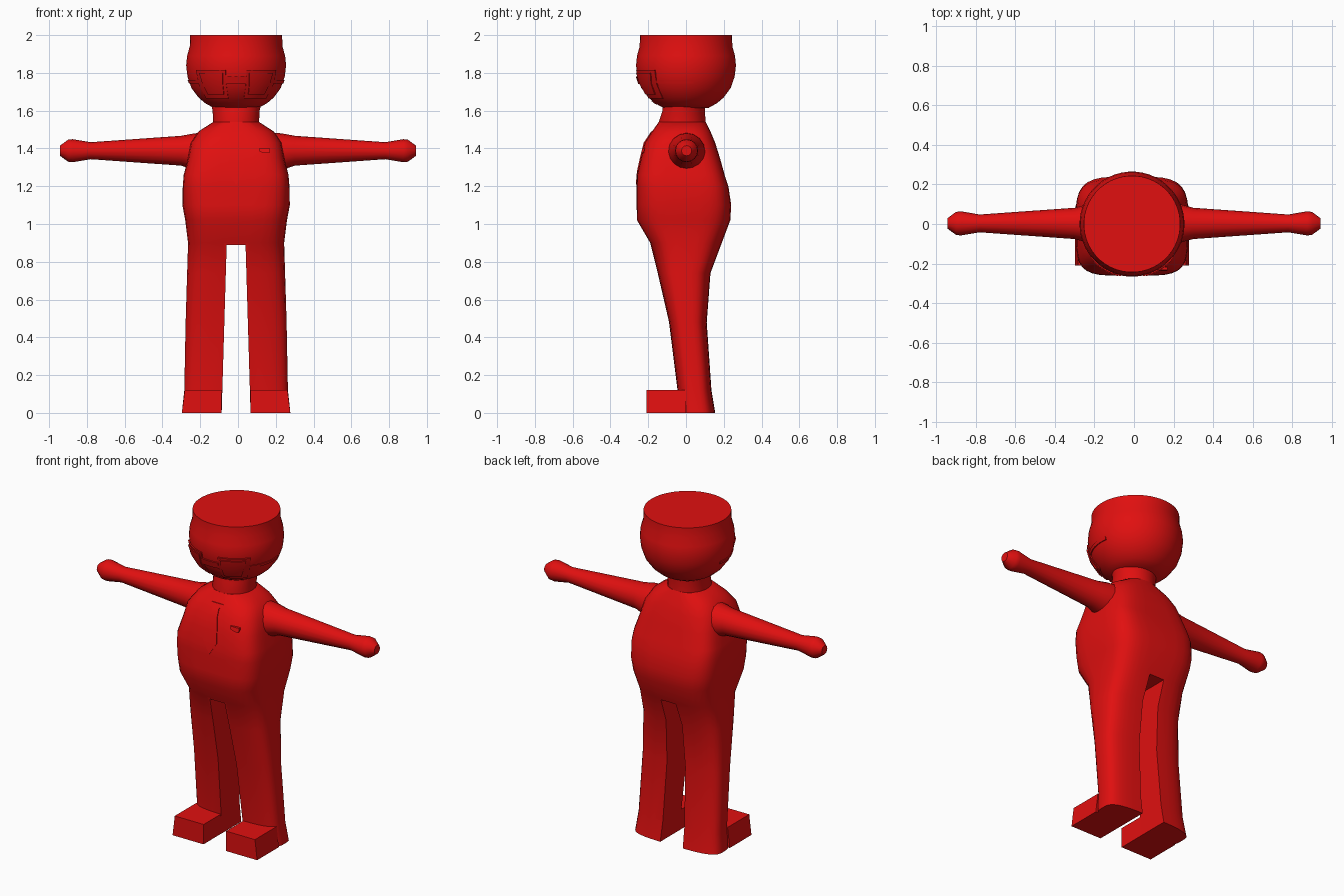
import bpy, bmesh, math

if "Cube" in bpy.data.objects:
    bpy.data.objects.remove(bpy.data.objects["Cube"])

CX = -0.01  # symmetry line of the figure

red = bpy.data.materials.new("red")
red.diffuse_color = (0.75, 0.005, 0.005, 1)
red.use_nodes = True
red.node_tree.nodes["Principled BSDF"].inputs["Base Color"].default_value = red.diffuse_color


def make(name, rings, smooth=35, closed=True):
    """Skin a list of equal-length point rings and cap the ends."""
    bm = bmesh.new()
    vs = [[bm.verts.new(p) for p in r] for r in rings]
    n = len(vs[0])
    for a, b in zip(vs, vs[1:]):
        for i in range(n):
            j = (i + 1) % n
            bm.faces.new((a[i], a[j], b[j], b[i]))
    if closed:
        bm.faces.new(vs[0])
        bm.faces.new(vs[-1])
    bmesh.ops.recalc_face_normals(bm, faces=bm.faces)
    me = bpy.data.meshes.new(name)
    bm.to_mesh(me)
    bm.free()
    ob = bpy.data.objects.new(name, me)
    bpy.context.collection.objects.link(ob)
    me.materials.append(red)
    bpy.ops.object.select_all(action='DESELECT')
    ob.select_set(True)
    bpy.context.view_layer.objects.active = ob
    if smooth:
        bpy.ops.object.shade_smooth_by_angle(angle=math.radians(smooth))
    return ob


def section(z, hw, yf, yb, e, n=32):
    """Horizontal superellipse ring between front yf and back yb."""
    pts = []
    for i in range(n):
        t = 2 * math.pi * (i + 0.5) / n
        c, s = math.cos(t), math.sin(t)
        x = math.copysign(abs(c) ** (2 / e), c) * hw
        y = math.copysign(abs(s) ** (2 / e), s) * (yb - yf) / 2
        pts.append((CX + x, (yf + yb) / 2 + y, z))
    return pts


def interp(table, z):
    for (z0, v0), (z1, v1) in zip(table, table[1:]):
        if z0 <= z <= z1:
            return v0 + (v1 - v0) * (z - z0) / (z1 - z0)
    return table[-1][1]


# body and trousers: z, half width, front y, back y, squareness
BODY = [(0, .288, -.04, .155, 3.5), (.12, .275, -.045, .135, 3.5),
        (.48, .268, -.09, .11, 3.5), (.74, .26, -.15, .13, 3.5),
        (.90, .255, -.19, .19, 3.5), (1.02, .27, -.26, .235, 4),
        (1.10, .285, -.262, .24, 4), (1.20, .283, -.262, .225, 4.5),
        (1.26, .278, -.26, .205, 4.5), (1.35, .255, -.24, .18, 4),
        (1.43, .24, -.22, .155, 3.5), (1.49, .20, -.18, .13, 3),
        (1.54, .122, -.145, .105, 2.2)]
body = make("body", [section(*s) for s in BODY], 0)
front = [(s[0], s[2]) for s in BODY]

# gap between the legs
gap = make("leg_gap_cutter", [
    [(CX - w, -.5, z), (CX + w, -.5, z), (CX + w, .5, z), (CX - w, .5, z)]
    for z, w in ((-.05, .078), (.89, .05))], 0)
mod = body.modifiers.new("gap", 'BOOLEAN')
mod.object = gap
mod.operation = 'DIFFERENCE'
bpy.ops.object.select_all(action='DESELECT')
body.select_set(True)
bpy.context.view_layer.objects.active = body
bpy.ops.object.modifier_apply(modifier="gap")
bpy.ops.object.shade_smooth_by_angle(angle=math.radians(35))
bpy.data.objects.remove(gap)

# head and neck
make("neck", [section(z, hw, yf, yb, 2) for z, hw, yf, yb in
              ((1.50, .12, -.14, .105), (1.54, .122, -.145, .105),
               (1.60, .125, -.125, .10), (1.66, .14, -.12, .11))])
HEAD = [(1.615, .12), (1.64, .165), (1.67, .20), (1.72, .237), (1.78, .258),
        (1.84, .265), (1.89, .260), (1.94, .246), (2.0, .244)]
make("head", [section(z, r, -r, r, 2, 48) for z, r in HEAD])


def wrap_plate(name, lo, hi, z0, z1, lift, lo1=None, hi1=None, n=8):
    """Curved plate hugging the head; angles are degrees from the front."""
    lo1, hi1 = lo if lo1 is None else lo1, hi if hi1 is None else hi1
    rings = []
    for i in range(n + 1):
        ring = []
        for z, off in ((z0, -.02), (z0, lift), ((z0 + z1) / 2, lift), (z1, lift), (z1, -.02)):
            f = (z - z0) / (z1 - z0)
            a0, a1 = lo + (lo1 - lo) * f, hi + (hi1 - hi) * f
            a = math.radians(a0 + (a1 - a0) * i / n)
            r = interp(HEAD, z) + off
            ring.append((CX + r * math.sin(a), -r * math.cos(a), z))
        rings.append(ring)
    return make(name, rings, 30)


# glasses
for s, side in ((-1, "left"), (1, "right")):
    wrap_plate("lens_" + side, s * 12, s * 52, 1.665, 1.815, .008, s * 12, s * 52)
    wrap_plate("inner_lens_" + side, s * 17, s * 42, 1.685, 1.80, .013, s * 15, s * 46)
    wrap_plate("temple_" + side, s * 52, s * 99, 1.745, 1.762, .005)
wrap_plate("glasses_bridge", -12, 12, 1.74, 1.78, .008)
wrap_plate("mouth", -14, 14, 1.632, 1.65, .005)


def chest_plate(name, rows):
    """Thin plate following the chest; rows of z, left x, right x."""
    rings = []
    for z, x0, x1 in rows:
        y = interp(front, z)
        rings.append([(x0, y + .01, z), (x0, y - .004, z),
                      (x1, y - .004, z), (x1, y + .01, z)])
    return make(name, rings, 30)


# tie and pocket
chest_plate("tie", [(1.21, CX - .002, CX + .002), (1.28, CX - .045, CX + .045),
                    (1.35, CX - .037, CX + .037), (1.43, CX - .026, CX + .026),
                    (1.465, CX - .02, CX + .02), (1.49, CX - .04, CX + .04)])
chest_plate("pocket", [(1.375, .14, .165), (1.385, .11, .17), (1.40, .11, .17)])

# arms with hands, and shoes
ARM = [(.14, .10, 1.385), (.23, .098, 1.382), (.30, .079, 1.388), (.78, .045, 1.388),
       (.875, .061, 1.388), (.90, .058, 1.388), (.942, .027, 1.388)]
for s, side in ((-1, "left"), (1, "right")):
    make("arm_" + side, [[(s * x, .003 + r * math.cos(2 * math.pi * i / 16),
                           zc + r * math.sin(2 * math.pi * i / 16))
                          for i in range(16)] for x, r, zc in ARM], 40)
    make("shoe_" + side, [[(CX + s * a, -.21, z), (CX + s * b, -.21, z),
                           (CX + s * b, 0, z), (CX + s * a, 0, z)]
                          for z, a, b in ((0, .077, .287), (.122, .076, .272))], 0)
